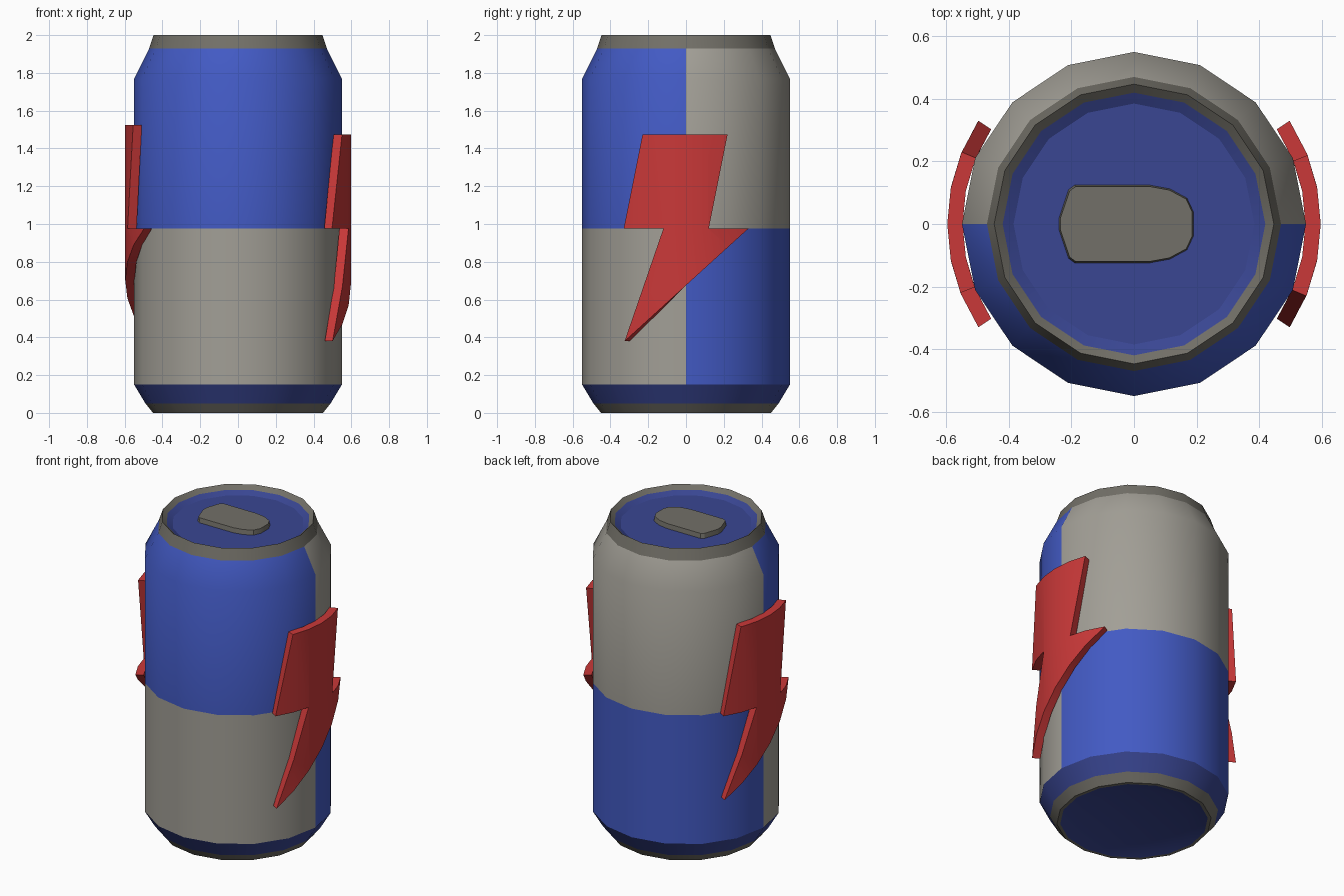
import bpy, bmesh
from math import sin, cos, pi, asin, radians

cube = bpy.data.objects.get("Cube")
if cube:
    bpy.data.objects.remove(cube, do_unlink=True)

SIDES = 16


def material(name, rgb):
    m = bpy.data.materials.new(name)
    m.use_nodes = True
    m.diffuse_color = (*rgb, 1)
    m.node_tree.nodes["Principled BSDF"].inputs["Base Color"].default_value = (*rgb, 1)
    return m


blue = material("bright_blue", (0.055, 0.102, 0.55))
dark_blue = material("dark_blue", (0.041, 0.061, 0.29))
grey = material("warm_grey", (0.36, 0.345, 0.305))
dark_grey = material("dark_grey", (0.17, 0.162, 0.138))
red = material("red", (0.59, 0.04, 0.04))


def finish(name, bm, mats):
    mesh = bpy.data.meshes.new(name)
    bm.to_mesh(mesh)
    bm.free()
    for m in mats:
        mesh.materials.append(m)
    obj = bpy.data.objects.new(name, mesh)
    bpy.context.collection.objects.link(obj)
    bpy.ops.object.select_all(action='DESELECT')
    obj.select_set(True)
    bpy.context.view_layer.objects.active = obj
    bpy.ops.object.shade_smooth_by_angle(angle=radians(30))
    return obj


def revolve(profile, cap_start=False, cap_end=False):
    """Turn a (radius, height) profile around z; bottom-to-top order faces outward."""
    bm = bmesh.new()
    rings = [[bm.verts.new((r * cos(2 * pi * i / SIDES), r * sin(2 * pi * i / SIDES), z))
              for i in range(SIDES)] for r, z in profile]
    for a, b in zip(rings, rings[1:]):
        for i in range(SIDES):
            j = (i + 1) % SIDES
            bm.faces.new((a[i], a[j], b[j], b[i]))
    if cap_start:
        bm.faces.new(rings[0][::-1])
    if cap_end:
        bm.faces.new(rings[-1])
    return bm


# Can shell, from the underside up to the lid
MID = 0.975
finish("underside", revolve([(0.32, 0.03), (0.43, 0.0)], cap_start=True), [dark_blue])
finish("base_rim", revolve([(0.43, 0.0), (0.45, 0.0), (0.49, 0.05)]), [dark_grey])
finish("base_band", revolve([(0.49, 0.05), (0.55, 0.15)]), [dark_blue])

# Body with colours swapped between front and back, above and below the middle
body = revolve([(0.55, 0.15), (0.55, MID), (0.55, 1.77), (0.47, 1.93)])
for f in body.faces:
    c = f.calc_center_median()
    f.material_index = 0 if (c.y < 0) == (c.z > MID) else 1
finish("body", body, [blue, grey])

finish("top_rim", revolve([(0.47, 1.93), (0.447, 2.0), (0.42, 1.975)]), [dark_grey])
finish("lid", revolve([(0.42, 1.975), (0.385, 1.955)], cap_end=True), [dark_blue])

# Pull tab: a flat plate, blunt at one end and round at the other
half = [(-0.24, 0.02), (-0.21, 0.11), (-0.19, 0.125), (0.05, 0.125),
        (0.115, 0.113), (0.17, 0.083), (0.19, 0.04)]
outline = half + [(x, -y) for x, y in reversed(half)]
tab = bmesh.new()
plate = tab.faces.new([tab.verts.new((x, y, 1.95)) for x, y in outline])
ext = bmesh.ops.extrude_face_region(tab, geom=[plate])
for v in ext["geom"]:
    if isinstance(v, bmesh.types.BMVert):
        v.co = (v.co.x * 0.98, v.co.y * 0.96, 1.985)
bmesh.ops.recalc_face_normals(tab, faces=tab.faces)
finish("pull_tab", tab, [dark_grey])


def bolt(name, side, top, tip):
    """Lightning bolt drawn flat, sliced into strips, thickened and bent round the can."""
    inner, outer = 0.548, 0.597
    bm = bmesh.new()
    vert = lambda y, z: bm.verts.new((0, y, z))
    left, notch_l, notch_r, right = [vert(y, MID) for y in (-0.33, -0.12, 0.12, 0.33)]
    bm.faces.new((left, notch_l, notch_r, vert(0.22, top), vert(-0.23, top)))
    bm.faces.new((vert(-0.325, tip), right, notch_r, notch_l))
    for y in (-0.225, -0.115, 0, 0.115, 0.225):
        bmesh.ops.bisect_plane(bm, geom=bm.verts[:] + bm.edges[:] + bm.faces[:],
                               plane_co=(0, y, 0), plane_no=(0, 1, 0), dist=1e-4)
    ext = bmesh.ops.extrude_face_region(bm, geom=bm.faces[:], use_keep_orig=True)
    for v in ext["geom"]:
        if isinstance(v, bmesh.types.BMVert):
            v.co.x = 1
    for v in bm.verts:
        r = outer if v.co.x > 0.5 else inner
        a = asin(v.co.y / outer)
        v.co = (side * r * cos(a), side * r * sin(a), v.co.z)
    bmesh.ops.recalc_face_normals(bm, faces=bm.faces)
    finish(name, bm, [red])


bolt("left_bolt", 1, 1.475, 0.38)
bolt("right_bolt", -1, 1.525, 0.435)
